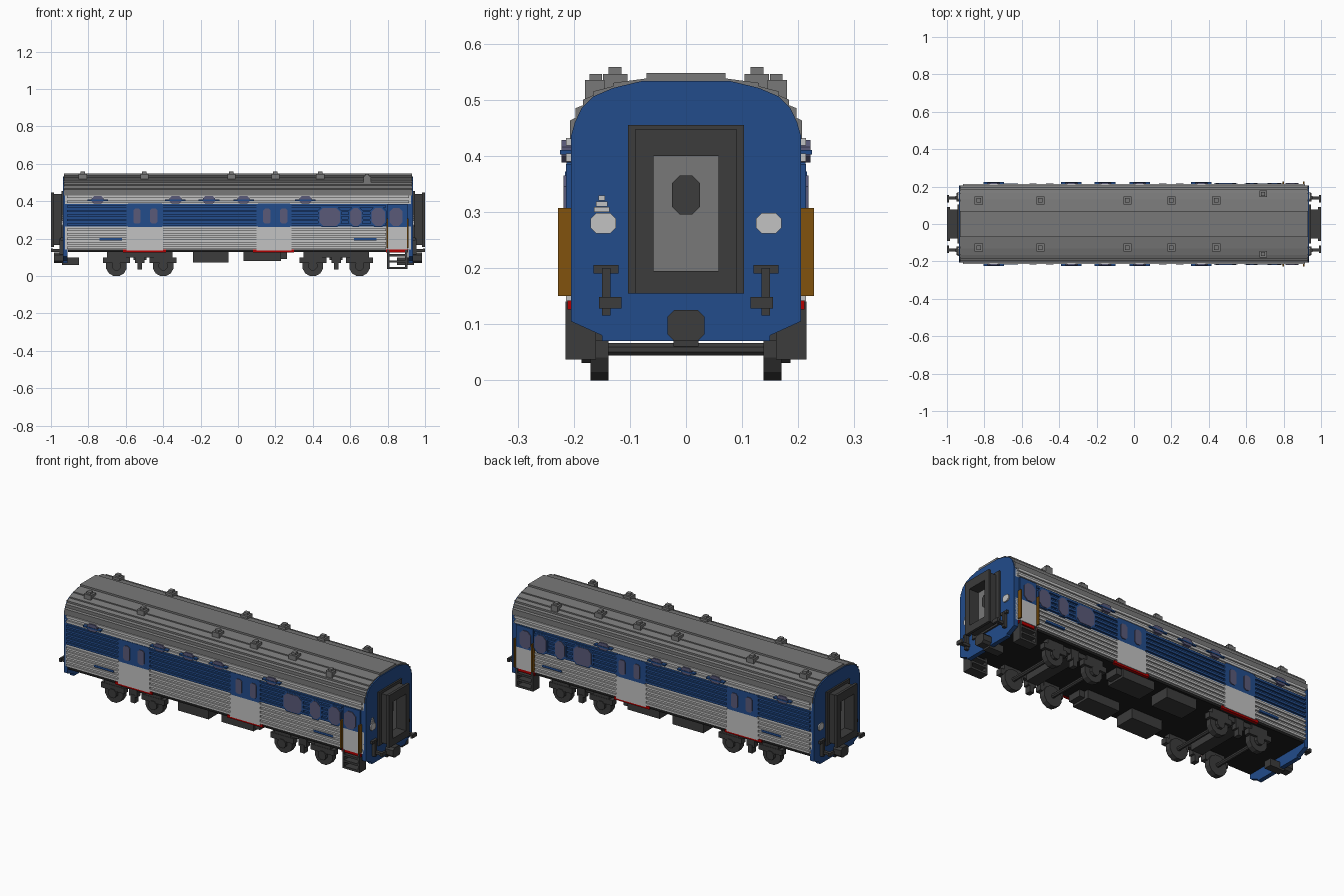
import bpy, bmesh, math

if "Cube" in bpy.data.objects:
    bpy.data.objects.remove(bpy.data.objects["Cube"], do_unlink=True)


def material(name, rgb):
    m = bpy.data.materials.new(name)
    m.use_nodes = True
    m.diffuse_color = (*rgb, 1)
    b = next(n for n in m.node_tree.nodes if n.type == 'BSDF_PRINCIPLED')
    b.inputs["Base Color"].default_value = (*rgb, 1)
    return m


BLUE = material("blue", (0.016, 0.072, 0.26))
LIGHT = material("light grey", (0.54, 0.54, 0.54))
ROOF = material("roof grey", (0.19, 0.19, 0.19))
DARK = material("dark grey", (0.045, 0.045, 0.045))
BLACK = material("black", (0.012, 0.012, 0.012))
GLASS = material("tinted glass", (0.10, 0.10, 0.19))
RAIL = material("orange brown", (0.22, 0.085, 0.004))
RED = material("red", (0.45, 0.0, 0.0))


def prism(bm, pts, axis, a, b):
    """Extrude a 2D outline along axis from a to b; axis x takes (y, z), axis y takes (x, z)."""
    def at(p, t):
        return (t, p[0], p[1]) if axis == 'x' else (p[0], t, p[1])
    lo = [bm.verts.new(at(p, a)) for p in pts]
    hi = [bm.verts.new(at(p, b)) for p in pts]
    bm.faces.new(lo)
    bm.faces.new(hi[::-1])
    for i in range(len(pts)):
        j = (i + 1) % len(pts)
        bm.faces.new((lo[i], hi[i], hi[j], lo[j]))


def rect(u0, u1, v0, v1, c=0.0):
    """Rectangle outline, with corners cut by c."""
    if not c:
        return [(u0, v0), (u1, v0), (u1, v1), (u0, v1)]
    return [(u0 + c, v0), (u1 - c, v0), (u1, v0 + c), (u1, v1 - c),
            (u1 - c, v1), (u0 + c, v1), (u0, v1 - c), (u0, v0 + c)]


def circle(u, v, r, n=12):
    return [(u + r * math.cos(math.tau * (i + .5) / n), v + r * math.sin(math.tau * (i + .5) / n))
            for i in range(n)]


def part(name, mat, prisms, mx=False, my=False):
    """Join prisms (outline, axis, start, end) into one object, mirrored across x and/or y."""
    bm = bmesh.new()
    for p in prisms:
        prism(bm, *p)
    for on, k in ((mx, 0), (my, 1)):
        if on:
            dup = bmesh.ops.duplicate(bm, geom=bm.verts[:] + bm.edges[:] + bm.faces[:])["geom"]
            for v in dup:
                if isinstance(v, bmesh.types.BMVert):
                    v.co[k] *= -1
    bmesh.ops.recalc_face_normals(bm, faces=bm.faces[:])
    me = bpy.data.meshes.new(name)
    bm.to_mesh(me)
    bm.free()
    me.materials.append(mat)
    ob = bpy.data.objects.new(name, me)
    bpy.context.collection.objects.link(ob)
    return ob


def box(x0, x1, y0, y1, z0, z1):
    return (rect(x0, x1, z0, z1), 'y', y0, y1)


def mirrored(half):
    return half + [(-y, z) for y, z in reversed(half)]


# Body bands and floor
L = 0.925
part("lower_body", LIGHT, [box(-L, L, -.205, .205, .142, .265)])
part("middle_body", BLUE, [box(-L, L, -.205, .205, .265, .385)])
part("upper_body", LIGHT, [box(-L, L, -.205, .205, .385, .436)])
part("floor", BLACK, [box(-.91, .91, -.203, .203, .128, .142)])

# Horizontal ribs between the smooth door sections
spans = [(-.915, -.595), (-.40, .10), (.285, .79)]


def ribs(levels, spans, h=.012):
    return [box(a, b, .20, .214, z, z + h) for z in levels for a, b in spans]


part("lower_ribs", LIGHT, ribs([.146, .17, .194, .218, .242], spans), my=True)
part("middle_ribs", BLUE, ribs([.27, .294, .318, .342, .366], spans), my=True)
part("upper_ribs", LIGHT, ribs([.39, .418], [(-.915, .915)], .014), my=True)

# Smooth side door sections
doors = [(-.595, -.40), (.10, .285)]
part("baggage_door_bottoms", LIGHT, [box(a, b, .20, .213, .136, .262) for a, b in doors], my=True)
part("baggage_door_tops", BLUE,
     [(rect(a, b, .262, .388, .008), 'y', .20, .213) for a, b in doors], my=True)
part("sill_trim", RED, [box(a - .02, b + .015, .195, .21, .126, .142) for a, b in doors]
     + [box(.79, .91, .195, .211, .126, .142)], my=True)

# Windows
narrow = [(x - .02, x + .02) for x in (-.54, -.45, .155, .245)]
wide = [(.435, .545), (.60, .66), (.715, .785)]
part("door_windows", GLASS, [(rect(a, b, .28, .362, .01), 'y', .20, .217) for a, b in narrow], my=True)
part("wide_windows", GLASS, [(rect(a, b, .268, .365, .02), 'y', .20, .218) for a, b in wide], my=True)
part("wide_window_frames", BLUE,
     [(rect(a - .008, b + .008, .262, .372, .022), 'y', .20, .2155) for a, b in wide], my=True)
vents = (-.75, -.335, -.155, .03, .36)
part("upper_windows", GLASS, [(rect(x - .032, x + .032, .388, .428, .012), 'y', .20, .222)
                              for x in vents], my=True)
part("upper_window_hoods", BLUE, [box(x - .055, x + .055, .20, .2245, .402, .410)
                                  for x in vents], my=True)
part("side_plates", BLUE, [box(-.74, -.62, .20, .216, .191, .203),
                           box(.62, .74, .20, .216, .191, .203)], my=True)

# Entrance doors with rails and steps
part("entry_door_bottom", LIGHT, [box(.80, .905, .20, .214, .142, .262)], my=True)
part("entry_door_top", BLUE, [box(.80, .905, .20, .214, .262, .385)], my=True)
part("entry_window", GLASS, [(rect(.81, .88, .268, .365, .02), 'y', .20, .218)], my=True)
part("entry_handrails", RAIL, [box(x, x + .008, .205, .228, .15, .307)
                               for x in (.793, .903)], my=True)
part("entry_steps", DARK,
     [box(x, x + .012, .16, .215, .037, .14) for x in (.797, .893)]
     + [box(.797, .905, .16, .215, z, z + .012) for z in (.037, .072, .105)], my=True)

# Roof with lengthwise steps, and roof ventilators
roof = mirrored([(.207, .43), (.207, .463), (.197, .468), (.197, .485), (.184, .490), (.184, .50),
                 (.165, .508), (.165, .515), (.13, .524), (.13, .53), (.07, .538), (.07, .548)])
part("roof", ROOF, [(roof, 'x', -.93, .93)])
part("roof_vents", ROOF,
     [p for x in (-.83, -.5, -.035, .2, .44) for p in
      (box(x - .022, x + .022, .104, .148, .52, .546), box(x - .012, x + .012, .115, .138, .54, .558))]
     + [box(.67, .71, .145, .18, .50, .535), box(.68, .70, .15, .172, .53, .546)], my=True)

# End walls with lower skirt
end = mirrored([(.15, .07), (.15, .08), (.205, .105), (.205, .435), (.198, .46), (.186, .485),
                (.165, .506), (.13, .521), (.08, .533)])
part("end_walls", BLUE, [(end, 'x', .912, .936)], mx=True)
part("end_lamps", LIGHT, [(rect(.125, .17, .262, .298, .01), 'x', .93, .943)], mx=True, my=True)
part("lamp_steps", LIGHT, [box(.93, .942, -.15 - w, -.15 + w, z, z + .009)
                           for w, z in ((.014, .300), (.010, .310), (.006, .320))], mx=True)

# Gangway: stepped hollow frame with a recessed door
frame = []
for x0, x1, w, z0, z1 in ((.93, .945, .103, .155, .455), (.945, .985, .078, .165, .44),
                          (.985, 1.0, .09, .155, .448)):
    frame += [box(x0, x1, .058, w, z0, z1), box(x0, x1, -w, -.058, z0, z1),
              box(x0, x1, -.058, .058, z0, .195), box(x0, x1, -.058, .058, .40, z1)]
part("gangway_frames", DARK, frame, mx=True)
part("gangway_doors", ROOF, [box(.93, .942, -.058, .058, .195, .40)], mx=True)
part("gangway_door_windows", DARK, [(rect(-.025, .025, .295, .365, .014), 'x', .94, .947)], mx=True)

# Couplers, end hoses
part("couplers", DARK, [(rect(-.033, .033, .07, .125, .012), 'x', .93, .985),
                        box(.85, .94, -.022, .022, .06, .10)], mx=True)
part("end_hoses", DARK, [box(.93, .955, .135, .15, .115, .20), box(.93, 1.0, .130, .148, .13, .145),
                         box(.988, 1.0, .115, .155, .128, .148),
                         box(.93, .95, .12, .165, .19, .205)], mx=True, my=True)

# Bogies: wheels, axles, axle boxes, side frames
axle_x = (.40, .65)
part("wheels", DARK, [(circle(x, .055, .057), 'y', .138, .170) for x in axle_x], mx=True, my=True)
part("axles", DARK, [(circle(x, .055, .012, 8), 'y', -.14, .14) for x in axle_x], mx=True)
part("axle_boxes", DARK, [p for x in axle_x for p in
                          (box(x - .072, x + .072, .148, .182, .07, .10),
                           box(x - .05, x + .05, .148, .180, .095, .13),
                           (circle(x, .055, .026, 8), 'y', .16, .186))], mx=True, my=True)
part("bogie_frames", DARK, [box(.50, .55, .148, .180, .07, .13), box(.512, .538, .148, .182, .035, .08),
                            box(.45, .60, .15, .172, .10, .13)], mx=True, my=True)
part("bogie_transoms", DARK, [box(.49, .56, -.15, .15, .085, .13)], mx=True)

# Underfloor equipment boxes
part("equipment_boxes", DARK, [box(-.24, -.05, .075, .19, .072, .13), box(.03, .23, .075, .19, .08, .13),
                               box(.23, .262, .10, .18, .092, .13)], my=True)
